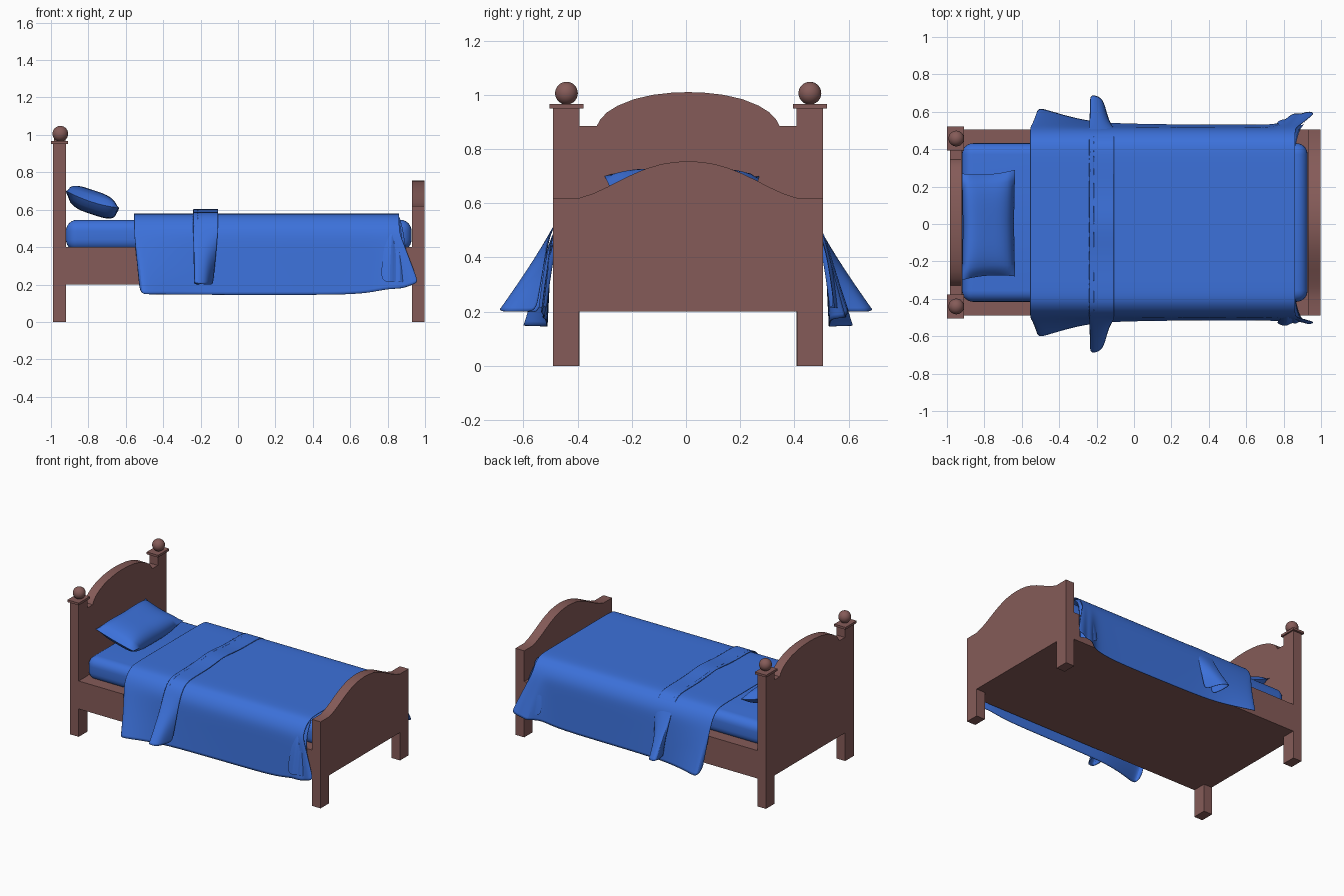
import bpy, bmesh, math

if "Cube" in bpy.data.objects:
    bpy.data.objects.remove(bpy.data.objects["Cube"])

CY = 0.008  # centre line of the bed frame


def material(name, rgb):
    m = bpy.data.materials.new(name)
    m.diffuse_color = (*rgb, 1)
    m.use_nodes = True
    m.node_tree.nodes["Principled BSDF"].inputs["Base Color"].default_value = m.diffuse_color
    return m


WOOD = material("wood", (0.235, 0.105, 0.098))
BLUE = material("bedding", (0.045, 0.165, 0.70))


def make(name, bm, mat, smooth=None):
    bmesh.ops.recalc_face_normals(bm, faces=bm.faces)
    me = bpy.data.meshes.new(name)
    bm.to_mesh(me)
    bm.free()
    me.materials.append(mat)
    ob = bpy.data.objects.new(name, me)
    bpy.context.collection.objects.link(ob)
    if smooth:
        bpy.ops.object.select_all(action='DESELECT')
        ob.select_set(True)
        bpy.context.view_layer.objects.active = ob
        bpy.ops.object.shade_smooth_by_angle(angle=math.radians(smooth))
    return ob


def box(name, x0, x1, y0, y1, z0, z1, mat=WOOD):
    bm = bmesh.new()
    bmesh.ops.create_cube(bm, size=1)
    for v in bm.verts:
        v.co = (x0 + (v.co.x + .5) * (x1 - x0), y0 + (v.co.y + .5) * (y1 - y0),
                z0 + (v.co.z + .5) * (z1 - z0))
    return make(name, bm, mat)


def board(name, x0, x1, half):
    """Symmetric (y, z) outline, half given from the bottom up to the crown, extruded in x."""
    pts = half + [(-y, z) for y, z in reversed(half) if abs(y) > 1e-4]
    bm = bmesh.new()
    f = bm.faces.new([bm.verts.new((x0, y + CY, z)) for y, z in pts])
    r = bmesh.ops.extrude_face_region(bm, geom=[f])
    for g in r["geom"]:
        if isinstance(g, bmesh.types.BMVert):
            g.co.x = x1
    return make(name, bm, WOOD, 30)


# Headboard panel and footboard with its legs
board("headboard", -.985, -.922, [(.41, .2), (.41, .885), (.337, .885), (.325, .908), (.30, .935),
      (.26, .96), (.20, .984), (.13, 1.0), (.06, 1.008), (0, 1.01)])
curve = [(1, 0), (.875, .12), (.75, .29), (.625, .48), (.5, .66), (.375, .81), (.25, .92), (.125, .98), (0, 1)]
board("footboard", .929, .998, [(.402, .2), (.402, 0), (.498, 0), (.498, .62)] +
      [(.4 * t, .62 + .135 * h) for t, h in curve])

# Head posts with caps and ball finials
for s, side in ((-1, "front"), (1, "back")):
    y = CY + s * .449
    box(f"{side}_head_post", -.988, -.92, y - .049, y + .049, 0, .95)
    box(f"{side}_post_cap", -1, -.91, y - .063, y + .063, .95, .966)
    bm = bmesh.new()
    bmesh.ops.create_uvsphere(bm, u_segments=32, v_segments=16, radius=.042)
    bmesh.ops.translate(bm, verts=bm.verts, vec=(-.95, y, 1.006))
    make(f"{side}_ball_finial", bm, WOOD, 40)

# Bed base with side rails
box("bed_base", -.922, .931, CY - .498, CY + .498, .2, .4)

# Mattress, rounded
m = box("mattress", -.92, .928, CY - .424, CY + .424, .38, .546, BLUE)
b = m.modifiers.new("round", 'BEVEL')
b.width, b.segments = .06, 6
for p in m.data.polygons:
    p.use_smooth = True

# Pillow leaning on the headboard
bm = bmesh.new()
NU, NV = 14, 20
for side in (1, -1):
    g = []
    for i in range(NU + 1):
        u = -1 + 2 * i / NU
        row = []
        for j in range(NV + 1):
            v = -1 + 2 * j / NV
            puff = ((1 - u ** 4) * (1 - v ** 4)) ** .6
            x = -.778 + u * .142 * (1 - .04 * (1 - abs(v)))
            y = -.005 + v * .285 * (1 - .05 * (1 - u * u)) + .01 * u
            z = .64 - .045 * u + side * .066 * puff + .015 * u * u * v * v
            row.append(bm.verts.new((x, y, z)))
        g.append(row)
    for i in range(NU):
        for j in range(NV):
            bm.faces.new((g[i][j], g[i + 1][j], g[i + 1][j + 1], g[i][j + 1]))
bmesh.ops.remove_doubles(bm, verts=bm.verts, dist=1e-4)
make("pillow", bm, BLUE, 60)


def drape(name, stations, lift, cy, back_flare=0, ridge=0):
    """Cloth lofted over the bed; station = (x on top, x at hem, hem y, hem z)."""
    bm = bmesh.new()
    rows = []
    for xt, xb, by, bz in stations:
        halves = []
        for s in (-1, 1):
            hem = by + (back_flare if s > 0 and xt > .77 else 0)
            pts = [(xt, y, z + lift) for y, z in ((.15, .578), (.30, .578), (.40, .577), (.44, .561),
                                                  (.475, .53), (.502, .48))]
            for t in (.2, .4, .6, .8, 1):
                pts.append((xt + (xb - xt) * t, .505 + (hem - .505) * t ** 1.1 + lift * .5,
                            .48 + (bz - .48) * t))
            halves.append([(x, cy + s * y, z) for x, y, z in pts])
        line = halves[0][::-1] + [(xt, cy, .578 + lift + ridge)] + halves[1]
        rows.append([bm.verts.new(p) for p in line])
    for a, c in zip(rows, rows[1:]):
        for j in range(len(a) - 1):
            bm.faces.new((a[j], c[j], c[j + 1], a[j + 1]))
    ob = make(name, bm, BLUE, 60)
    sub = ob.modifiers.new("soften", 'SUBSURF')
    sub.levels = sub.render_levels = 2
    sol = ob.modifiers.new("thickness", 'SOLIDIFY')
    sol.thickness, sol.offset = .004, 0
    return ob


# Blanket hanging over both sides
drape("blanket", [(-.555, -.525, .56, .18), (-.545, -.515, .61, .15), (-.50, -.48, .605, .148),
      (-.38, -.37, .57, .148), (-.24, -.24, .54, .146), (-.1, -.1, .527, .145), (.25, .25, .522, .145),
      (.55, .56, .52, .145), (.67, .70, .522, .155), (.75, .79, .525, .175), (.79, .85, .54, .178),
      (.82, .89, .525, .182), (.845, .93, .545, .20), (.862, .965, .535, .21)], 0, CY, .05)

# Turned-down edge of the blanket, and the folded band with flaring ends
drape("blanket_fold", [(-.215, -.20, .54, .19), (-.24, -.23, .60, .205), (-.238, -.238, .685, .21),
      (-.20, -.205, .682, .205), (-.165, -.168, .665, .20), (-.125, -.15, .60, .20),
      (-.108, -.135, .55, .20)], .008, 0, 0, .022)

# Gathered cloth at the two foot corners
for s, side in ((-1, "front"), (1, "back")):
    bm = bmesh.new()
    path = [(.78, .50), (.82, .52), (.845, .49), (.86, .51), (.885, .47), (.90, .50)]
    levels = ((.565, -.075, .55), (.50, -.01, .9), (.40, .015, 1.2), (.30, .03, 1.5), (.22, .04, 1.6))
    rows = []
    for z, out, spread in levels:
        rows.append([bm.verts.new((.84 + (x - .84) * spread * .8, CY + s * (y + out), z - .01 * (k % 2)))
                     for k, (x, y) in enumerate(path)])
    for a, c in zip(rows, rows[1:]):
        for j in range(len(path) - 1):
            bm.faces.new((a[j], a[j + 1], c[j + 1], c[j]))
    ob = make(f"{side}_corner_gather", bm, BLUE, 60)
    sub = ob.modifiers.new("soften", 'SUBSURF')
    sub.levels = sub.render_levels = 2
